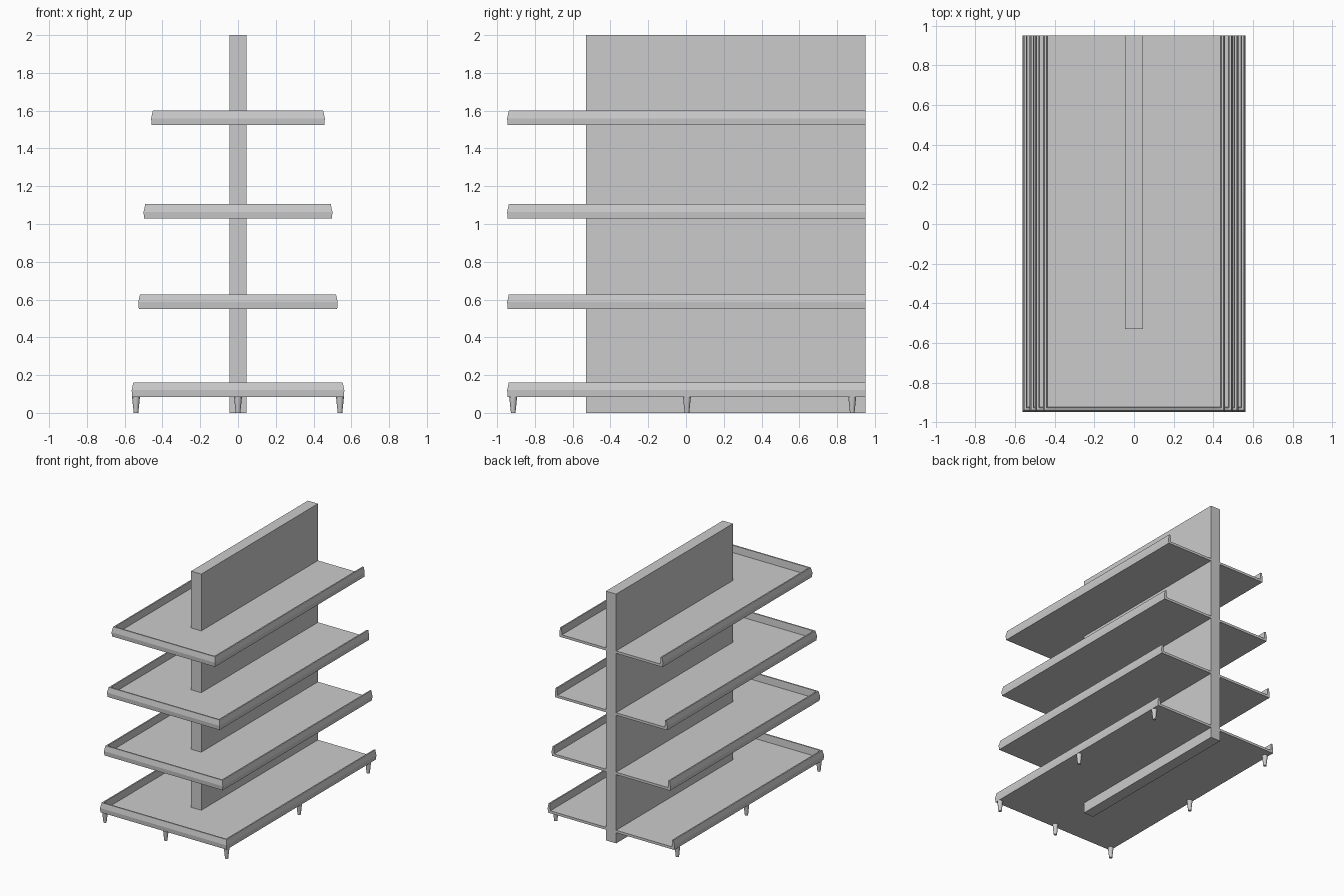
import bpy, bmesh

if "Cube" in bpy.data.objects:
    bpy.data.objects.remove(bpy.data.objects["Cube"])

BACK, FRONT = 0.95, -0.947


def finish(bm, name):
    bmesh.ops.recalc_face_normals(bm, faces=bm.faces)
    mesh = bpy.data.meshes.new(name)
    bm.to_mesh(mesh)
    bm.free()
    obj = bpy.data.objects.new(name, mesh)
    bpy.context.collection.objects.link(obj)
    return obj


def shelf(name, half, z0):
    # tray with a slanted lip on the left, front and right; open at the back
    profile = [(0.003, 0), (0, 0.035), (0.009, 0.077), (0.020, 0.077), (0.024, 0.02)]
    bm = bmesh.new()
    loops = []
    for d, z in profile:
        w, f = half - d, FRONT + d
        loops.append([bm.verts.new((x, y, z0 + z)) for x, y in
                      ((-w, BACK), (-w, f), (w, f), (w, BACK))])
    for a, b in zip(loops, loops[1:]):
        for i in range(3):
            bm.faces.new((a[i], a[i + 1], b[i + 1], b[i]))
    bm.faces.new(loops[0])
    bm.faces.new(loops[-1])
    bm.faces.new([l[0] for l in loops] + [l[3] for l in reversed(loops)])
    return finish(bm, name)


def foot(name, x, y):
    # round foot: short collar, then a taper to the floor
    rings, n = [(0, 0.012), (0.065, 0.019), (0.085, 0.021)], 16
    bm = bmesh.new()
    for (z1, r1), (z2, r2) in zip(rings, rings[1:]):
        part = bmesh.ops.create_cone(bm, cap_ends=True, segments=n, radius1=r1,
                                     radius2=r2, depth=z2 - z1)
        bmesh.ops.translate(bm, verts=part["verts"], vec=(x, y, (z1 + z2) / 2))
    obj = finish(bm, name)
    bpy.ops.object.select_all(action="DESELECT")
    obj.select_set(True)
    bpy.context.view_layer.objects.active = obj
    bpy.ops.object.shade_smooth_by_angle()


# central upright panel
bpy.ops.mesh.primitive_cube_add(size=1, location=(0, 0.21, 1))
panel = bpy.context.object
panel.name = "centre_panel"
panel.scale = (0.09, 1.48, 2)

# four shelves, narrowing upward
for i, (half, z) in enumerate([(0.563, 0.085), (0.528, 0.551),
                               (0.500, 1.028), (0.460, 1.524)]):
    shelf(f"shelf_{i + 1}", half, z)

# feet: three at the front, pairs in the middle and at the back
for i, (x, y) in enumerate([(-0.54, -0.915), (0, -0.915), (0.54, -0.915), (-0.54, 0.005),
                            (0.54, 0.005), (-0.54, 0.88), (0.54, 0.88)]):
    foot(f"foot_{i + 1}", x, y)
